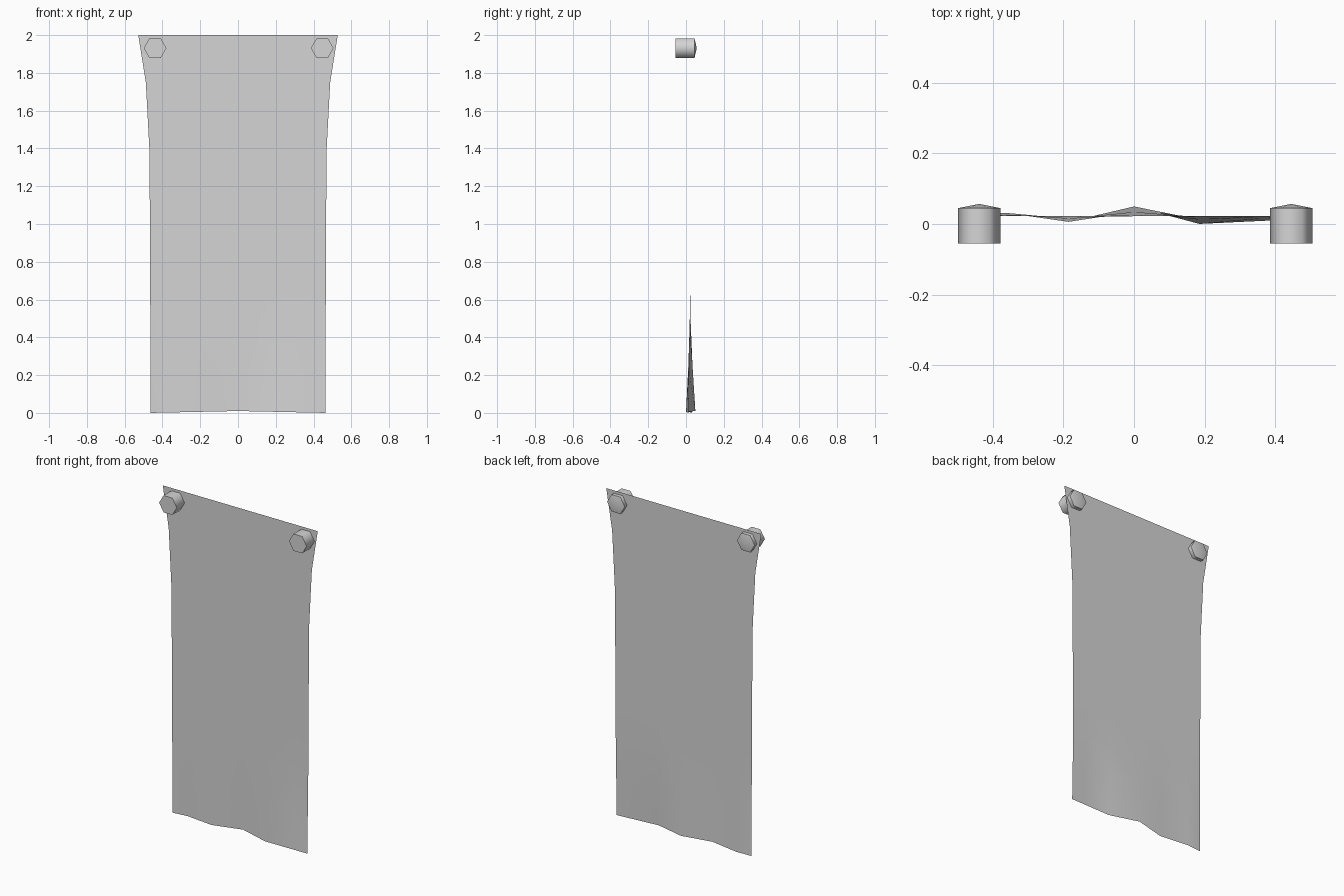
import bpy, bmesh, math

if "Cube" in bpy.data.objects:
    bpy.data.objects.remove(bpy.data.objects["Cube"])

grey = bpy.data.materials.new("light_grey")
grey.diffuse_color = (0.665, 0.665, 0.665, 1)
grey.use_nodes = True
grey.node_tree.nodes["Principled BSDF"].inputs["Base Color"].default_value = grey.diffuse_color


def finish(bm, name, angle):
    mesh = bpy.data.meshes.new(name)
    bm.to_mesh(mesh)
    bm.free()
    mesh.materials.append(grey)
    obj = bpy.data.objects.new(name, mesh)
    bpy.context.collection.objects.link(obj)
    bpy.ops.object.select_all(action='DESELECT')
    obj.select_set(True)
    bpy.context.view_layer.objects.active = obj
    bpy.ops.object.shade_smooth_by_angle(angle=math.radians(angle))
    return obj


# Hanging cloth: rows of (height, half width), columns of (share of half width, ripple at hem)
rows = [(2.0, 0.528), (1.75, 0.488), (1.545, 0.477), (1.39, 0.469), (1.1, 0.467),
        (0.85, 0.466), (0.65, 0.465), (0.47, 0.464), (0.25, 0.463), (0.005, 0.463)]
cols = [(-1, 0.003), (-0.79, 0.01), (-0.4, -0.016), (0, 0.028),
        (0.4, -0.022), (0.8, -0.013), (1, -0.009)]
bm = bmesh.new()
grid = []
for z, half in rows:
    fade = max(0, 1 - z / 0.65) ** 1.7         # ripples die out upward
    lift = 0.01 * fade
    grid.append([bm.verts.new((half * u, 0.022 + dy * fade, z + lift * (1 - abs(u)) - 0.005 * fade))
                 for u, dy in cols])
for upper, lower in zip(grid, grid[1:]):
    for i in range(len(cols) - 1):
        bm.faces.new((lower[i], lower[i + 1], upper[i + 1], upper[i]))
finish(bm, "hanging_cloth", 60)


# Six-sided pegs through the top corners: flat front, shallow pointed back
def peg(name, x, z=1.931, r=0.06, front=-0.055, back=0.045, tip=0.057):
    bm = bmesh.new()
    ring = [[bm.verts.new((x + r * math.cos(k * math.pi / 3), y, z + r * math.sin(k * math.pi / 3)))
             for k in range(6)] for y in (front, back)]
    apex = bm.verts.new((x, tip, z))
    bm.faces.new(ring[0])
    for k in range(6):
        n = (k + 1) % 6
        bm.faces.new((ring[0][k], ring[0][n], ring[1][n], ring[1][k]))
        bm.faces.new((ring[1][k], ring[1][n], apex))
    bmesh.ops.recalc_face_normals(bm, faces=bm.faces)
    finish(bm, name, 65)


peg("left_peg", -0.439)
peg("right_peg", 0.446)
